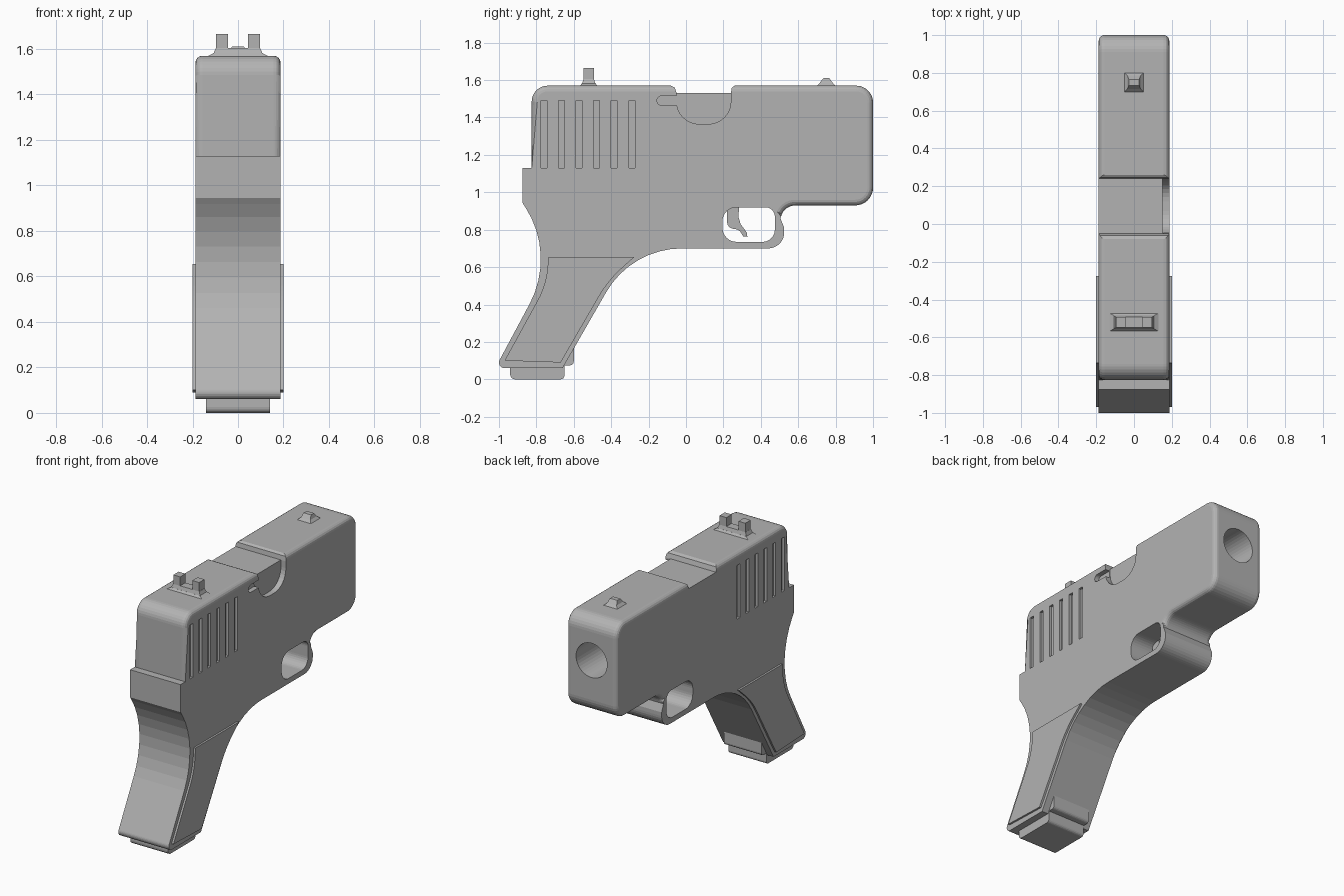
import bpy, bmesh
from math import sin, pi
from mathutils import Vector

if "Cube" in bpy.data.objects:
    bpy.data.objects.remove(bpy.data.objects["Cube"], do_unlink=True)

grey = bpy.data.materials.new("mid_grey")
grey.use_nodes = True
grey.diffuse_color = (0.45, 0.45, 0.45, 1)
grey.node_tree.nodes["Principled BSDF"].inputs["Base Color"].default_value = grey.diffuse_color

W = 0.187  # half width of the body


def outline(points, steps=8):
    """Turn (y, z, tangent length) corners into a profile with round corners."""
    result = []
    n = len(points)
    for i, p in enumerate(points):
        c = Vector(p[:2])
        t = p[2] if len(p) > 2 else 0
        if not t:
            result.append(c)
            continue
        a = (Vector(points[i - 1][:2]) - c).normalized()
        b = (Vector(points[(i + 1) % n][:2]) - c).normalized()
        w = sin(a.angle(b) / 2)
        for k in range(steps + 1):
            s = k / steps
            f0, f1, f2 = (1 - s) ** 2, 2 * s * (1 - s) * w, s * s
            result.append(((c + a * t) * f0 + c * f1 + (c + b * t) * f2) / (f0 + f1 + f2))
    return result


def finish(name, bm):
    bmesh.ops.recalc_face_normals(bm, faces=bm.faces)
    mesh = bpy.data.meshes.new(name)
    bm.to_mesh(mesh)
    bm.free()
    mesh.materials.append(grey)
    obj = bpy.data.objects.new(name, mesh)
    bpy.context.collection.objects.link(obj)
    return obj


def slab(name, points, x0, x1, steps=8, soft=None, size=0.03):
    """Extrude a side profile from x0 to x1; round the rim edges picked by soft."""
    bm = bmesh.new()
    face = bm.faces.new([bm.verts.new((x0, p.x, p.y)) for p in outline(points, steps)])
    moved = bmesh.ops.extrude_face_region(bm, geom=[face])["geom"]
    for v in moved:
        if isinstance(v, bmesh.types.BMVert):
            v.co.x = x1
    bmesh.ops.recalc_face_normals(bm, faces=bm.faces)
    if soft:
        rim = [e for e in bm.edges if abs(e.verts[0].co.x - e.verts[1].co.x) < 1e-5
               and soft((e.verts[0].co + e.verts[1].co) / 2)]
        bmesh.ops.bevel(bm, geom=rim, offset=size, segments=4, profile=0.5, affect='EDGES')
    return finish(name, bm)


def box(y0, y1, z0, z1):
    return [(y0, z0), (y1, z0), (y1, z1), (y0, z1)]


def frustum(name, y, z0, z1, low, high):
    """Flared foot with half sizes (x, y) at the bottom and at the top."""
    bm = bmesh.new()
    bmesh.ops.create_cube(bm, size=2)
    for v in bm.verts:
        top = v.co.z > 0
        hx, hy = high if top else low
        v.co = (v.co.x * hx, y + v.co.y * hy, z1 if top else z0)
    return finish(name, bm)


def cut(target, cutter):
    mod = target.modifiers.new("cut", 'BOOLEAN')
    mod.operation = 'DIFFERENCE'
    mod.solver = 'EXACT'
    mod.object = cutter
    bpy.context.view_layer.objects.active = target
    bpy.ops.object.modifier_apply(modifier=mod.name)
    bpy.data.objects.remove(cutter, do_unlink=True)


# Body: slide, frame and grip in one side profile
body = slab("body", [
    (-0.825, 1.57, 0.085), (-0.825, 1.13), (-0.875, 1.13), (-0.875, 0.945),
    (-0.695, 0.667, 0.3), (-1.02, 0.06, 0.05), (-0.66, 0.06), (-0.292, 0.70, 0.27),
    (0.525, 0.70, 0.085), (0.525, 0.81), (0.505, 0.86), (0.525, 0.93, 0.06),
    (1.0, 0.93, 0.095), (1.0, 1.57, 0.09)], -W, W,
    soft=lambda m: m.z > 1.14 or (m.y > 0.51 and m.z > 0.87))

# Lowered top and side port
cut(body, slab("top_cutter", [
    (-0.085, 1.6), (-0.08, 1.57), (-0.06, 1.56), (-0.05, 1.53),
    (0.24, 1.53), (0.245, 1.56), (0.26, 1.57), (0.265, 1.6)], -0.3, 0.3))
cut(body, slab("port_cutter", [
    (-0.05, 1.7), (-0.05, 1.365, 0.12), (0.24, 1.365, 0.12), (0.24, 1.7)], 0.15, 0.3))
cut(body, slab("extractor_cutter", [
    (-0.155, 1.515, 0.024), (-0.155, 1.465, 0.024), (-0.04, 1.465), (-0.04, 1.515)], 0.155, 0.3, 4))

# Rear grip slots on both sides
for i in range(6):
    y = -0.76 + i * 0.094
    for x0, x1 in ((0.17, 0.3), (-0.3, -0.17)):
        cut(body, slab("slot_cutter", box(y - 0.016, y + 0.016, 1.13, 1.49), x0, x1))

# Finger opening
cut(body, slab("guard_cutter", [
    (0.195, 0.735, 0.075), (0.475, 0.735, 0.065),
    (0.475, 0.92, 0.05), (0.195, 0.92, 0.075)], -0.3, 0.3))

# Front bore
bm = bmesh.new()
bmesh.ops.create_cone(bm, cap_ends=True, segments=40, radius1=0.115, radius2=0.115, depth=0.8)
for v in bm.verts:
    v.co = (v.co.x, 1.0 + v.co.z, 1.29 + v.co.y)
cut(body, finish("bore_cutter", bm))

# Trigger
slab("trigger", [
    (0.22, 0.93), (0.22, 0.81, 0.03), (0.285, 0.80, 0.02), (0.305, 0.765), (0.328, 0.762),
    (0.325, 0.785), (0.292, 0.83), (0.28, 0.87), (0.285, 0.93)], -0.035, 0.035, 4)

# Raised grip panels
panel = [(-0.735, 0.655), (-0.275, 0.655), (-0.415, 0.53, 0.1), (-0.67, 0.09),
         (-0.97, 0.10), (-0.745, 0.51, 0.1), (-0.74, 0.6)]
for side, sign in (("left", 1), ("right", -1)):
    slab(side + "_grip_panel", panel, sign * (W - 0.01), sign * 0.2)

# Magazine base and its front lip
slab("magazine_base", [
    (-0.94, 0.0, 0.025), (-0.65, 0.0, 0.02), (-0.65, 0.08), (-0.94, 0.08)], -0.14, 0.14, 4)
slab("magazine_lip", [
    (-0.68, 0.075), (-0.6, 0.075, 0.02), (-0.6, 0.175), (-0.68, 0.175)], -0.14, 0.14, 4)

# Sights
frustum("rear_sight_foot", -0.52, 1.565, 1.582, (0.138, 0.052), (0.108, 0.036))
frustum("rear_sight_base", -0.52, 1.58, 1.605, (0.108, 0.036), (0.097, 0.028))
for side, sign in (("left", 1), ("right", -1)):
    slab(side + "_rear_sight_post", box(-0.548, -0.492, 1.6, 1.665), sign * 0.045, sign * 0.096)
frustum("front_sight_foot", 0.75, 1.565, 1.585, (0.055, 0.055), (0.035, 0.035))
frustum("front_sight_tip", 0.75, 1.585, 1.61, (0.035, 0.035), (0.027, 0.016))
